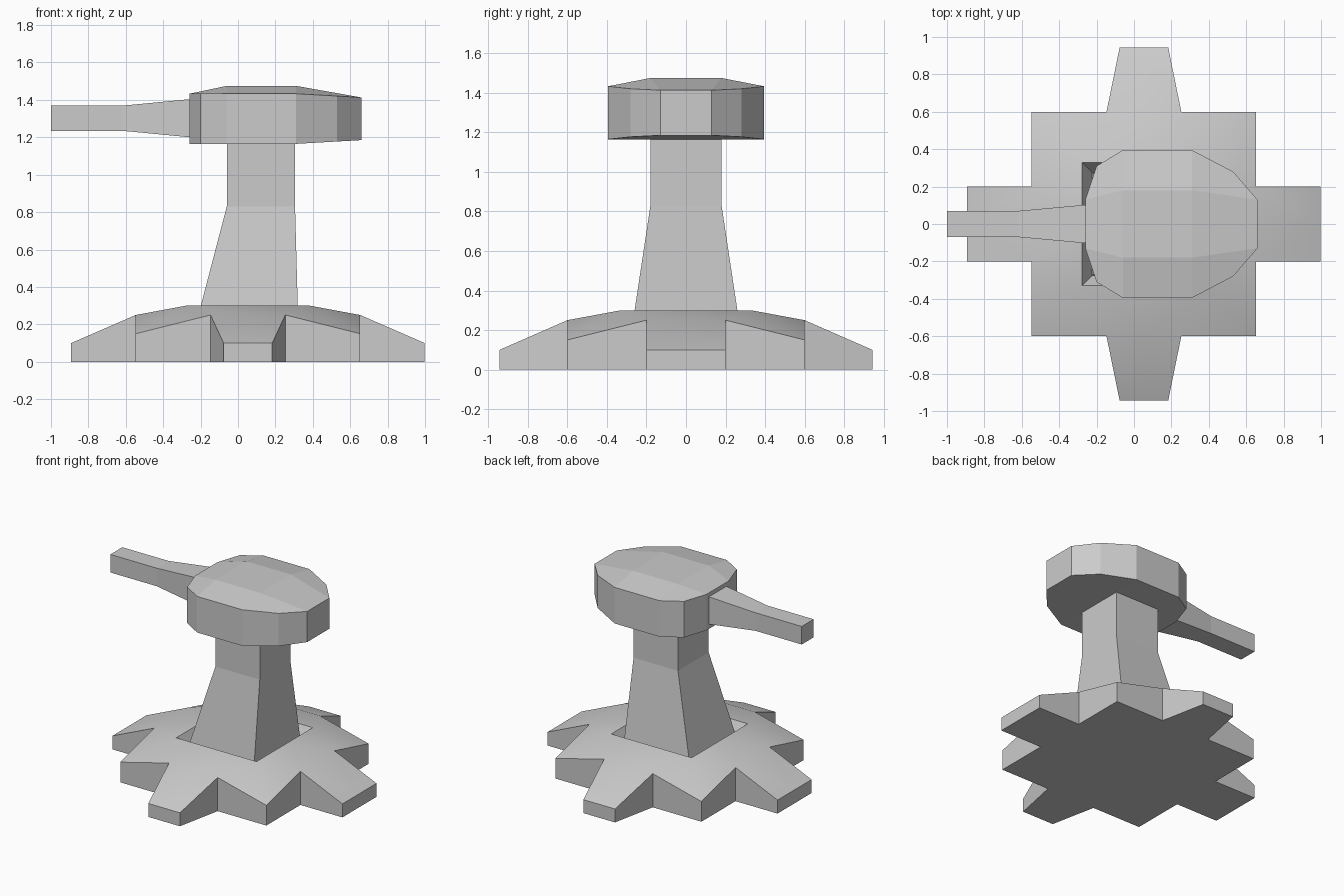
import bpy, bmesh, math

if "Cube" in bpy.data.objects:
    bpy.data.objects.remove(bpy.data.objects["Cube"])


def make(name, verts, faces, mirror=(), x=0.0, angle=None):
    """Mesh object, optionally mirrored on the given axes about its origin."""
    me = bpy.data.meshes.new(name)
    bm = bmesh.new()
    vs = [bm.verts.new(v) for v in verts]
    for f in faces:
        bm.faces.new([vs[i] for i in f])
    for axis in mirror:
        n = tuple(1.0 if i == axis else 0.0 for i in range(3))
        geom = bmesh.ops.duplicate(bm, geom=bm.verts[:] + bm.edges[:] + bm.faces[:])["geom"]
        for v in geom:
            if isinstance(v, bmesh.types.BMVert):
                v.co[axis] *= -1
        bmesh.ops.remove_doubles(bm, verts=bm.verts[:], dist=0.0005)
    bmesh.ops.recalc_face_normals(bm, faces=bm.faces[:])
    bm.to_mesh(me)
    bm.free()
    ob = bpy.data.objects.new(name, me)
    ob.location.x = x
    bpy.context.collection.objects.link(ob)
    if angle:
        bpy.ops.object.select_all(action='DESELECT')
        bpy.context.view_layer.objects.active = ob
        ob.select_set(True)
        bpy.ops.object.shade_smooth_by_angle(angle=math.radians(angle))
    return ob


def loft(name, rings):
    """Closed skin through four-cornered rings."""
    verts = [p for r in rings for p in r]
    faces = [(0, 1, 2, 3), tuple(len(verts) - 4 + i for i in range(4))]
    for k in range(len(rings) - 1):
        for i in range(4):
            j = (i + 1) % 4
            faces.append((4*k + i, 4*k + j, 4*k + 4 + j, 4*k + 4 + i))
    return make(name, verts, faces)


# Base: one quarter of the footed plate with a sloped pit, mirrored in x and y
outline = [(.945, 0, .1), (.945, .2, .1), (.6, .2, .25), (.6, .6, .15),
           (.2, .6, .25), (.13, .943, .1), (0, .943, .1)]
n = len(outline)
verts = outline + [(x, y, 0) for x, y, z in outline]
verts += [(0, 0, 0), (.6, 0, .25), (0, .6, .25),                  # 14, 15, 16
          (.33, 0, .3), (.33, .33, .3), (0, .33, .3),             # 17, 18, 19
          (.275, 0, .2), (.275, .275, .2), (0, .275, .2), (0, 0, .2)]  # 20..23
faces = [(i, i + 1, n + i + 1, n + i) for i in range(n - 1)]
faces += [tuple(range(n, 2*n)) + (14,),
          (0, 1, 2, 15), (4, 5, 6, 16),
          (17, 15, 2, 18), (18, 2, 3, 4), (18, 4, 16, 19),
          (17, 18, 21, 20), (18, 19, 22, 21), (20, 21, 22, 23)]
make("base", verts, faces, mirror=(0, 1), x=.053, angle=30)

# Tower: flared below, straight above
loft("tower", [[(x0, -y, z), (x1, -y, z), (x1, y, z), (x0, y, z)]
               for x0, x1, y, z in [(-.225, .322, .275, .2),
                                    (-.06, .305, .18, .83),
                                    (-.06, .305, .18, 1.17)]])

# Head: half of the faceted drum with a raised crown, mirrored in y
rim = [(-.26, .13), (-.2, .31), (-.06, .395), (.31, .395), (.53, .28), (.66, .13)]
drop = [max(0, x - .31) * .02 / .35 for x, y in rim]
verts = [(x, y, 1.433 - d) for (x, y), d in zip(rim, drop)]
verts += [(x, y, 1.165 + d) for (x, y), d in zip(rim, drop)]
verts += [(-.26, 0, 1.433), (-.06, 0, 1.475), (.31, 0, 1.475), (.66, 0, 1.413),  # 12..15
          (-.06, .18, 1.475), (.31, .18, 1.475),                                 # 16, 17
          (-.26, 0, 1.165), (.31, 0, 1.165), (.66, 0, 1.185)]                    # 18..20
faces = [(i, i + 1, i + 7, i + 6) for i in range(5)]
faces += [(12, 13, 16, 0), (13, 14, 17, 16), (14, 15, 5, 17),
          (0, 16, 2, 1), (16, 17, 3, 2), (17, 5, 4, 3),
          (18, 6, 7, 8, 9, 19), (19, 9, 10, 11, 20),
          (12, 0, 6, 18), (15, 20, 11, 5)]
make("head", verts, faces, mirror=(1,))

# Handle: tapers from the head, then runs straight
loft("handle", [[(x, -y, 1.302 - h), (x, y, 1.302 - h), (x, y, 1.302 + h), (x, -y, 1.302 + h)]
                for x, y, h in [(-1, .07, .067), (-.62, .07, .067), (-.255, .103, .102)]])
